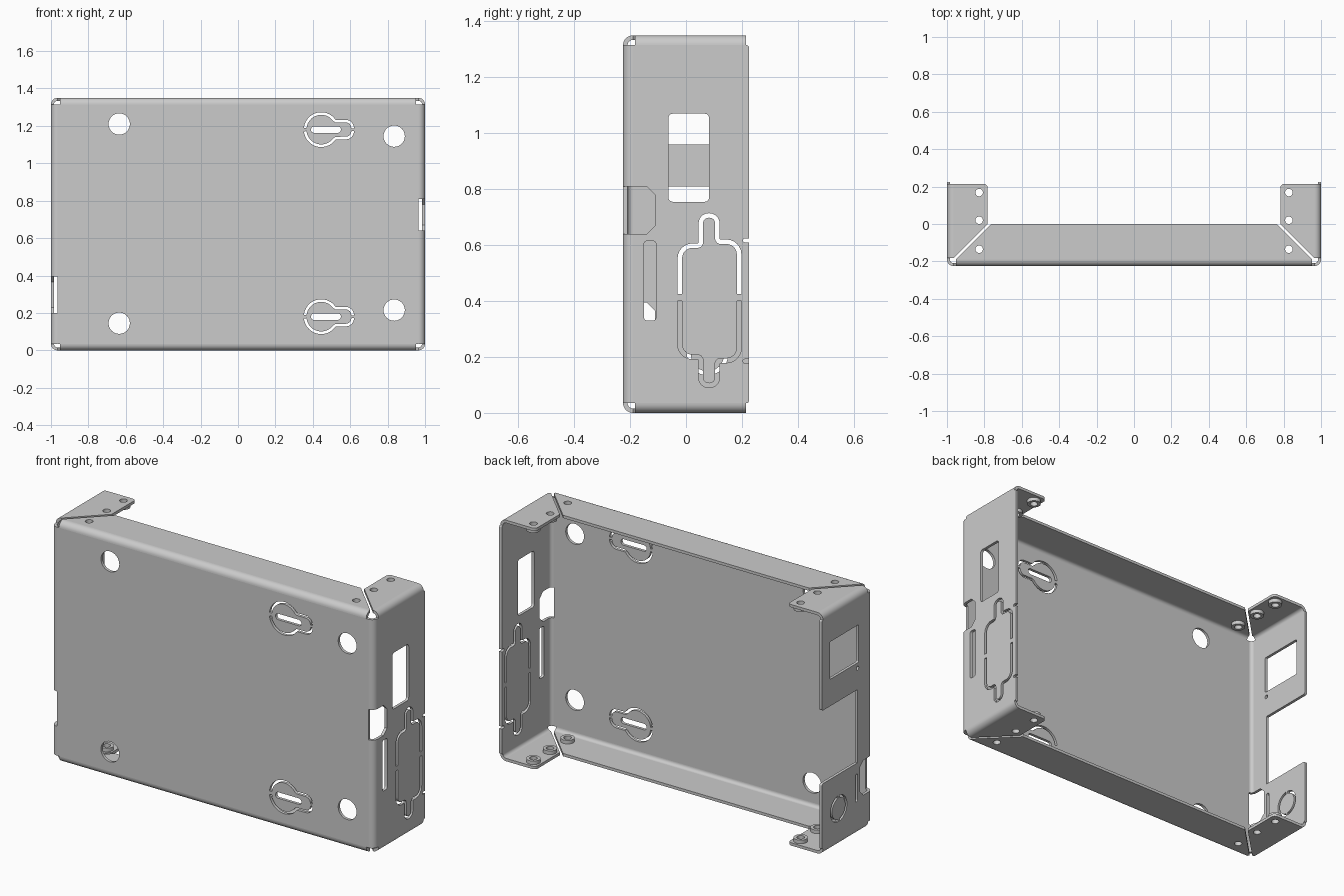
import bpy, bmesh, math
from mathutils import Matrix, Vector

if "Cube" in bpy.data.objects:
    bpy.data.objects.remove(bpy.data.objects["Cube"])

W, D, H = 1.0, 0.225, 1.35      # half width, half depth, height
T, R = 0.016, 0.035             # sheet thickness, outer bend radius
X, Y, Z = Vector((1, 0, 0)), Vector((0, 1, 0)), Vector((0, 0, 1))
BX, BY = W - R, R - D           # where the flat sheet meets the bends
REAR = 0.215                    # rear edge of the flanges

steel = bpy.data.materials.new("grey_steel")
steel.use_nodes = True
steel.diffuse_color = (0.6, 0.6, 0.6, 1)
steel.node_tree.nodes["Principled BSDF"].inputs["Base Color"].default_value = (0.6, 0.6, 0.6, 1)


def plate(name, loops, u, v, origin, depth=T):
    """Extrude 2D loops (outline plus holes) lying in the u, v plane about origin."""
    curve = bpy.data.curves.new(name, "CURVE")
    curve.dimensions, curve.fill_mode, curve.extrude = "2D", "BOTH", depth / 2
    for loop in loops:
        spline = curve.splines.new("POLY")
        spline.points.add(len(loop) - 1)
        for point, co in zip(spline.points, loop):
            point.co = (co[0], co[1], 0, 1)
        spline.use_cyclic_u = True
    temp = bpy.data.objects.new(name + "_curve", curve)
    mesh = bpy.data.meshes.new_from_object(temp)
    bpy.data.objects.remove(temp)
    bpy.data.curves.remove(curve)
    frame = Matrix((u, v, u.cross(v))).transposed().to_4x4()
    mesh.transform(Matrix.Translation(origin) @ frame)
    bm = bmesh.new()
    bm.from_mesh(mesh)
    bmesh.ops.remove_doubles(bm, verts=bm.verts, dist=1e-5)
    bmesh.ops.recalc_face_normals(bm, faces=bm.faces)
    bm.to_mesh(mesh)
    bm.free()
    mesh.name = name
    mesh.materials.clear()
    mesh.materials.append(steel)
    obj = bpy.data.objects.new(name, mesh)
    bpy.context.collection.objects.link(obj)
    bpy.ops.object.select_all(action="DESELECT")
    obj.select_set(True)
    bpy.context.view_layer.objects.active = obj
    bpy.ops.object.shade_smooth_by_angle(angle=math.radians(35))


def fillet(points, closed=True, steps=6):
    """Round the corners of (a, b, radius) points; no radius means sharp."""
    out, n = [], len(points)
    for i, p in enumerate(points):
        c = Vector(p[:2])
        if len(p) < 3 or (not closed and i in (0, n - 1)):
            out.append(c)
            continue
        a = (Vector(points[i - 1][:2]) - c).normalized()
        b = (Vector(points[(i + 1) % n][:2]) - c).normalized()
        half = a.angle(b) / 2
        centre = c + (a + b).normalized() * p[2] / math.sin(half)
        reach = p[2] / math.tan(half)
        start = (c + a * reach - centre).normalized()
        end = (c + b * reach - centre).normalized()
        out += [centre + p[2] * start.slerp(end, k / steps) for k in range(steps + 1)]
    return out


def rect(a0, a1, b0, b1, r):
    return fillet([(a0, b0, r), (a1, b0, r), (a1, b1, r), (a0, b1, r)])


def arc(a, b, r, start=0, end=360, steps=32):
    angles = [math.radians(start + (end - start) * k / steps) for k in range(steps + 1)]
    return [Vector((a + r * math.cos(t), b + r * math.sin(t))) for t in angles]


def circle(a, b, r):
    return arc(a, b, r)[:-1]


def groove(path, width=0.016):
    """Closed loop of a slot that follows an open path."""
    left, right = [], []
    for i, p in enumerate(path):
        t = (path[min(i + 1, len(path) - 1)] - path[max(i - 1, 0)]).normalized()
        n = Vector((-t.y, t.x)) * width / 2
        left.append(p + n)
        right.append(p - n)
    return left + right[::-1]


def bend(name, u, v, centre, start, lo, hi):
    """Quarter-round bend strip running from lo to hi along the third axis."""
    profile = arc(*centre, R, start, start + 90, 8) + arc(*centre, R - T, start + 90, start, 8)
    axis = Vector([abs(c) for c in u.cross(v)])
    plate(name, [profile], u, v, axis * (lo + hi) / 2, hi - lo)


# Front panel with round holes and keyhole knockouts
def keyhole(cx, cz):
    loops = [rect(cx - 0.055, cx + 0.105, cz - 0.017, cz + 0.017, 0.0165)]
    for s in (1, -1):
        tab = fillet([(0.078, 0.045), (0.168, 0.045, 0.036), (0.168, 0.006)], closed=False)
        path = arc(0, 0, 0.086, 174, 36, 20) + tab
        loops.append(groove([Vector((cx + p.x, cz + s * p.y)) for p in path], 0.014))
    return loops


front = [rect(-BX, BX, R, H - R, 0.004)]
for x, z in ((-0.635, 1.21), (-0.635, 0.145), (0.835, 1.145), (0.835, 0.215)):
    front.append(circle(x, z, 0.057))
for z in (1.18, 0.18):
    front += keyhole(0.445, z)
plate("front_panel", front, X, Z, Y * (T / 2 - D))


# Side wall at +x: window, slot, connector knockout and front notch
def notch(z0, z1, depth=-0.11, c=0.03):
    return [(BY, z1), (depth - c, z1), (depth, z1 - c), (depth, z0 + c), (depth - c, z0), (BY, z0)]


outline = [(BY, R), (D, R, 0.008)]
for z in (0.185, 0.617):        # small cuts in the rear edge
    outline += [(D, z - 0.007), (0.204, z - 0.007, 0.006), (0.204, z + 0.007, 0.006), (D, z + 0.007)]
outline += [(D, H - R, 0.008), (BY, H - R)] + notch(0.64, 0.81)
upper = [(-0.022, 0.425), (-0.022, 0.598, 0.045), (0.053, 0.598, 0.012), (0.053, 0.706, 0.028),
         (0.112, 0.706, 0.028), (0.112, 0.612, 0.012), (0.19, 0.612, 0.045), (0.19, 0.425)]
lower = [(-0.022, 0.4), (-0.022, 0.2, 0.045), (0.053, 0.2, 0.012), (0.053, 0.098, 0.028),
         (0.112, 0.098, 0.028), (0.112, 0.187, 0.012), (0.19, 0.187, 0.045), (0.19, 0.4)]
plate("left_wall", [fillet(outline),
                    rect(-0.063, 0.083, 0.755, 1.07, 0.016),
                    rect(-0.15, -0.107, 0.33, 0.615, 0.012),
                    groove(fillet(upper, closed=False)),
                    groove(fillet(lower, closed=False))], Y, Z, X * (W - T / 2))

# Side wall at -x: square window, rear cut-out, round knockout
outline = [(BY, R), (D, R, 0.008), (D, 0.4, 0.012), (-0.09, 0.4), (-0.09, 0.81),
           (D, 0.81, 0.012), (D, H - R, 0.008), (BY, H - R)] + notch(0.2, 0.395)
plate("right_wall", [fillet(outline),
                     rect(-0.1, 0.155, 0.96, 1.17, 0.006),
                     rect(-0.09, -0.07, 0.185, 0.34, 0.009),
                     circle(-0.09, 0.93, 0.011),
                     groove(arc(0.077, 0.208, 0.066, -84, 84), 0.014),
                     groove(arc(0.077, 0.208, 0.066, 96, 264), 0.014)], Y, Z, X * (T / 2 - W))

# Vertical bends, interrupted by the front notches
for side, start, z0, z1 in (("left", 270, 0.64, 0.81), ("right", 180, 0.2, 0.395)):
    s = 1 if side == "left" else -1
    bend(side + "_bend_lower", X, Y, (s * BX, BY), start, R, z0)
    bend(side + "_bend_upper", X, Y, (s * BX, BY), start, z1, H - R)

# Mitred flanges, their bends and threaded bosses at top and bottom
HOLE_X, HOLES, HOLE_R = 0.828, (-0.135, 0.02, 0.168), 0.02
FRONT_M, SIDE_M = 0.762, 0.782  # the two sides of the mitre gap
for level, up in (("top", 1), ("bottom", -1)):
    mid = Z * (H - T / 2 if up > 0 else T / 2)
    zc = H - R if up > 0 else R
    outline = [(BY - FRONT_M, BY), (FRONT_M - BY, BY), (FRONT_M, 0), (-FRONT_M, 0)]
    plate(level + "_front_flange",
          [outline] + [circle(s * HOLE_X, HOLES[0], HOLE_R) for s in (1, -1)], X, Y, mid)
    bend(level + "_front_bend", Y, Z, (BY, zc), 90 if up > 0 else 180, BY - FRONT_M, FRONT_M - BY)
    for side, s in (("left", 1), ("right", -1)):
        outline = [(s * SIDE_M, 0), (s * SIDE_M, REAR, 0.022), (s * BX, REAR), (s * BX, SIDE_M - BX)]
        plate(f"{level}_{side}_flange",
              [fillet(outline)] + [circle(s * HOLE_X, y, HOLE_R) for y in HOLES[1:]], X, Y, mid)
        start = {(1, 1): 0, (-1, 1): 90, (-1, -1): 180, (1, -1): 270}[(s, up)]
        bend(f"{level}_{side}_bend", X, Z, (s * BX, zc), start, SIDE_M - BX, REAR)
        for i, y in enumerate(HOLES):
            plate(f"{level}_{side}_boss_{i + 1}",
                  [circle(s * HOLE_X, y, 0.036), circle(s * HOLE_X, y, HOLE_R)],
                  X, Y, mid - Z * up * (T / 2 + 0.01), 0.02)
